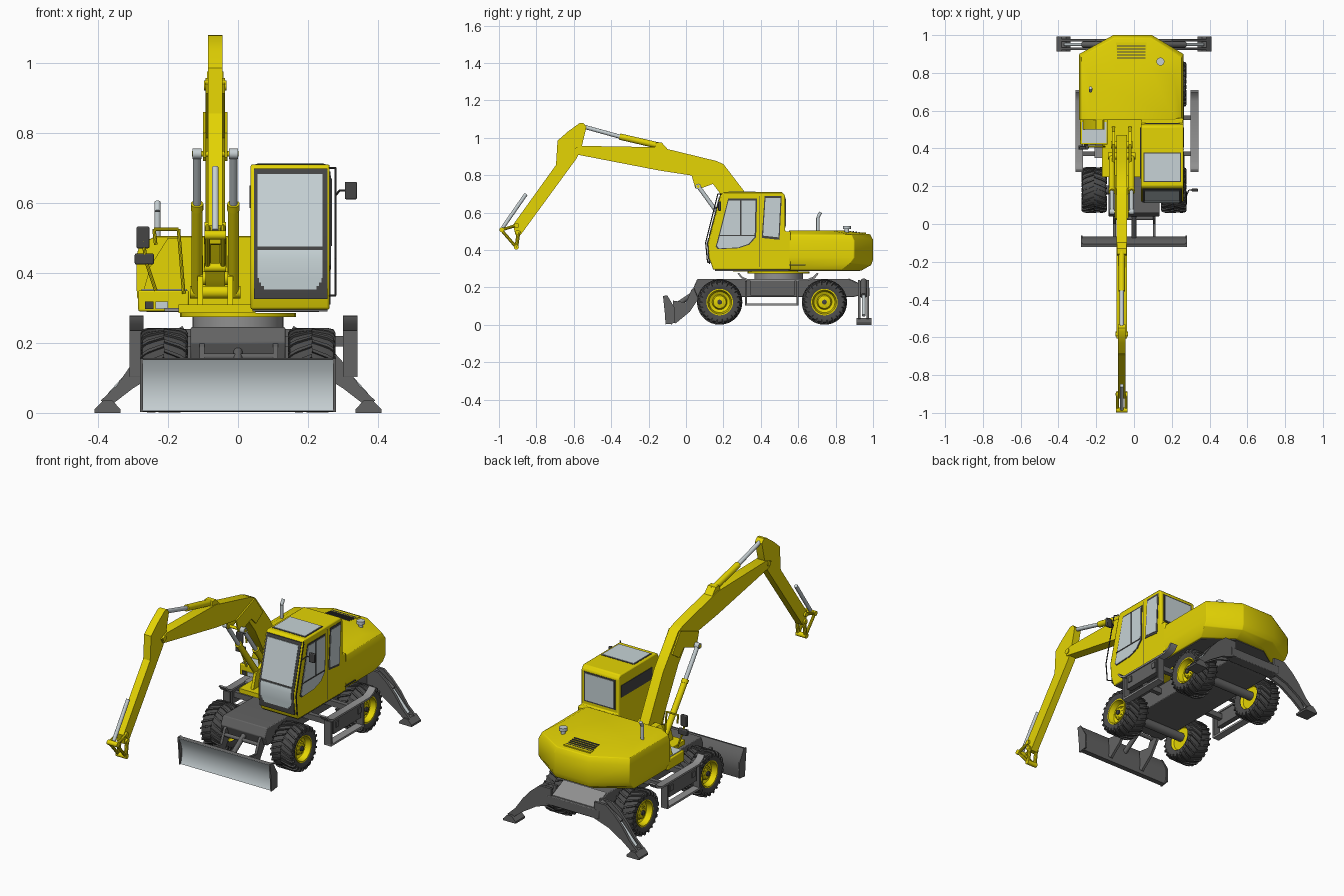
import bpy, bmesh, math
from mathutils import Vector


def material(name, rgb):
    m = bpy.data.materials.new(name)
    m.diffuse_color = (*rgb, 1)
    return m


YELLOW = material("yellow paint", (0.78, 0.66, 0.001))
GREY = material("chassis grey", (0.125, 0.125, 0.125))
TYRE = material("tyre rubber", (0.07, 0.07, 0.07))
BLACK = material("dark trim", (0.06, 0.06, 0.06))
MID = material("step grey", (0.28, 0.28, 0.28))
GLASS = material("pale glass", (0.57, 0.65, 0.67))
STEEL = material("bright steel", (0.56, 0.62, 0.64))


def finish(name, bm, mat, bevel=0):
    bmesh.ops.recalc_face_normals(bm, faces=bm.faces)
    me = bpy.data.meshes.new(name)
    bm.to_mesh(me)
    bm.free()
    me.materials.append(mat)
    ob = bpy.data.objects.new(name, me)
    bpy.context.collection.objects.link(ob)
    if bevel:
        b = ob.modifiers.new("bevel", 'BEVEL')
        b.width, b.segments, b.limit_method = bevel, 2, 'ANGLE'
    return ob


def add_loft(bm, rings, caps=True):
    vs = [[bm.verts.new(p) for p in r] for r in rings]
    n = len(vs[0])
    for a, b in zip(vs, vs[1:]):
        for i in range(n):
            bm.faces.new((a[i], a[(i + 1) % n], b[(i + 1) % n], b[i]))
    if caps:
        bm.faces.new(vs[0])
        bm.faces.new(vs[-1])


def loft(name, rings, mat, bevel=0):
    bm = bmesh.new()
    add_loft(bm, rings)
    return finish(name, bm, mat, bevel)


def prism(name, pts, lo, hi, mat, axis='x', bevel=0):
    put = {'x': lambda a, b, c: (c, a, b), 'y': lambda a, b, c: (a, c, b),
           'z': lambda a, b, c: (a, b, c)}[axis]
    return loft(name, [[put(a, b, c) for a, b in pts] for c in (lo, hi)], mat, bevel)


def box(name, x0, x1, y0, y1, z0, z1, mat, bevel=0):
    return prism(name, [(x0, y0), (x1, y0), (x1, y1), (x0, y1)], z0, z1, mat, 'z', bevel)


def pipe(name, pts, r, mat, seg=16):
    bm = bmesh.new()
    for p, q in zip(pts, pts[1:]):
        p, q = Vector(p), Vector(q)
        d = (q - p).normalized()
        u = d.orthogonal().normalized()
        w = d.cross(u)
        ang = [2 * math.pi * i / seg for i in range(seg)]
        add_loft(bm, [[c + r * (u * math.cos(a) + w * math.sin(a)) for a in ang] for c in (p, q)])
    return finish(name, bm, mat)


def lathe(name, prof, centre, mat, seg=40, caps=True):
    # profile of (radius, x) spun round the x axis
    bm = bmesh.new()
    add_loft(bm, [[(centre[0] + x, centre[1] + r * math.cos(t), centre[2] + r * math.sin(t))
                   for t in (2 * math.pi * i / seg for i in range(seg))] for r, x in prof], caps)
    return finish(name, bm, mat)


# wheels with chevron lugs
for s in (-1, 1):
    for tag, wy in (("front", 0.18), ("rear", 0.74)):
        c = (0.211 * s, wy, 0.122)
        lathe(tag + "_tyre", [(0.068, -0.055), (0.09, -0.064), (0.106, -0.062), (0.113, -0.05), (0.115, 0), (0.113, 0.05),
                              (0.106, 0.062), (0.09, 0.064), (0.068, 0.055), (0.068, -0.055)], c, TYRE, caps=False)
        lathe(tag + "_rim", [(r, x * s) for r, x in [(0.03, -0.04), (0.06, -0.04), (0.071, -0.056), (0.071, 0.06), (0.064, 0.06),
                             (0.056, 0.03), (0.04, 0.022), (0.034, 0.04), (0.02, 0.045)]], c, YELLOW)
        lathe(tag + "_hub_cap", [(0.013, 0.04 * s), (0.013, 0.052 * s), (0.007, 0.055 * s)], c, BLACK, 16)
        for i in range(8):
            y, z = wy + .027 * math.cos(i * math.tau / 8), .122 + .027 * math.sin(i * math.tau / 8)
            pipe(tag + "_wheel_nut", [(.24 * s, y, z), (.258 * s, y, z)], .0035, YELLOW, 6)
        bm = bmesh.new()
        for k in range(22):
            for h in (-1, 1):
                t0 = 2 * math.pi * (k + 0.25 * h) / 22
                rings = []
                for x, r0, r1, dt in ((0, .11, .121, 0), (.045, .108, .121, .16), (.062, .1, .117, .24), (.068, .092, .106, .28)):
                    ring = []
                    for r, e in ((r0, -.055), (r1, -.04), (r1, .04), (r0, .055)):
                        t = t0 + dt + e
                        ring.append((c[0] + x * h, c[1] + r * math.cos(t), c[2] + r * math.sin(t)))
                    rings.append(ring)
                add_loft(bm, rings)
        finish(tag + "_tyre_lugs", bm, TYRE)

# undercarriage
prism("chassis", [(0.04, 0.2), (0.06, 0.15), (0.9, 0.15), (0.97, 0.17), (0.97, 0.2), (0.87, 0.245), (0.06, 0.245)],
      -0.135, 0.135, GREY, bevel=0.004)
prism("rear_deck", [(0.87, 0.24), (0.968, 0.196), (0.968, 0.203), (0.87, 0.249)], -.13, .13, MID)
for wy in (0.18, 0.74):
    pipe("axle", [(-0.18, wy, 0.13), (0.18, wy, 0.13)], 0.024, GREY)
for x0, x1, xi in ((0.30, 0.342, 0.13), (-0.31, -0.27, -0.13)):
    prism("step_tread", [(0.275, 0.275), (0.295, 0.25), (0.33, 0.235), (0.65, 0.235), (0.69, 0.25), (0.71, 0.275),
                         (0.70, 0.278), (0.68, 0.258), (0.65, 0.245), (0.33, 0.245), (0.30, 0.258), (0.285, 0.278)],
          x0, x1, MID)
    box("step_skirt", x0 + .006, x1 - .006, 0.345, 0.58, 0.158, 0.236, GREY)
    for y0 in (0.315, 0.592):
        box("step_upright", x0, x1, y0, y0 + 0.01, 0.105, 0.236, GREY)
    box("step_lower_tread", x0, x1, 0.315, 0.602, 0.103, 0.114, MID)
    for y0 in (0.36, 0.55):
        box("step_bracket", min(xi, x0), max(xi, x1), y0, y0 + 0.025, 0.19, 0.22, GREY)

# dozer blade
front = [(-.12, .152), (-.103, .12), (-.093, .085), (-.092, .05), (-.098, .02), (-.105, .006)]
prism("dozer_blade", front + [(-.075, .003), (-.065, .05), (-.068, .09), (-.085, .13), (-.105, .157)], -.276, .276, GREY)
prism("blade_face", [(y - .003, z) for y, z in front] + [(y + .002, z) for y, z in front[::-1]], -.273, .273, STEEL)
for x in (-.28, .272):
    prism("blade_end_plate", [(-.123, .155), (-.1, .158), (-.06, .09), (-.06, .01), (-.11, .003), (-.112, .05)],
          x, x + .008, GREY)
for x in (-0.11, 0.1):
    prism("blade_arm", [(-.07, .02), (-.055, .008), (.02, .07), (.08, .16), (.06, .21), (.03, .19), (0, .12), (-.07, .13)],
          x, x + .014, GREY)
pipe("blade_cylinder", [(0, -.075, .09), (0, .06, .18)], 0.013, GREY)
pipe("blade_cross_tube", [(-.1, .03, .16), (.1, .03, .16)], 0.01, GREY)

# rear outriggers
box("outrigger_beam", -0.16, 0.16, 0.92, 0.98, 0.15, 0.2, GREY, 0.004)
for s in (-1, 1):
    arm = [(.13, .24), (.2, .24), (.25, .2), (.30, .145), (.345, .08), (.392, .035), (.365, .02), (.30, .07), (.22, .12), (.13, .15)]
    for y in (0.92, 0.965):
        prism("outrigger_arm", [(x * s, z) for x, z in arm], y, y + 0.014, GREY, 'y')
    prism("outrigger_foot", [(x * s, z) for x, z in [(.335, 0), (.41, 0), (.41, .01), (.385, .036), (.36, .036), (.335, .01)]],
          0.912, 0.992, GREY, 'y')
    pipe("outrigger_cylinder", [(.15 * s, .95, .235), (.27 * s, .95, .155)], 0.016, GREY)
    pipe("outrigger_rod", [(.27 * s, .95, .155), (.365 * s, .95, .05)], 0.009, STEEL)

# slewing ring and deck
for nm, r, z0, z1, m in (("slew_ring", .13, .24, .278, MID), ("slew_plate", .165, .274, .285, YELLOW)):
    prism(nm, [(r * math.cos(math.tau * i / 40), .495 + r * math.sin(math.tau * i / 40)) for i in range(40)], z0, z1, m, 'z')
box("deck", -0.17, 0.05, 0.25, 0.6, 0.286, 0.31, YELLOW)


# engine house with chamfered tail
def plan(x0, x1, yc, yb, xa, xb, z, zb):
    return [(x0, .55, z), (x1, .55, z), (x1, yc, z), (xb, yb, zb), (xa, yb, zb), (x0, yc, z)]


loft("engine_house", [plan(-.27, .24, .83, .94, -.10, .09, .292, .292), plan(-.288, .26, .88, .99, -.11, .095, .33, .32),
                      plan(-.29, .262, .9, 1, -.11, .095, .36, .35), plan(-.29, .262, .9, 1, -.11, .095, .45, .455),
                      plan(-.28, .252, .885, .985, -.105, .09, .482, .484), plan(-.235, .21, .78, .84, -.10, .08, .505, .505)],
     YELLOW, 0.003)
prism("house_floor", [(x, y) for x, y, z in plan(-.262, .232, .82, .93, -.1, .09, 0, 0)], .288, .2935, GREY, 'z')
box("cab_floor", .042, .256, .155, .55, .289, .297, GREY)
box("vent_panel", -.095, .065, .868, .962, .485, .4935, YELLOW)
for i in range(6):
    y = 0.875 + i * 0.016
    box("vent_slat", -.09, .06, y, y + .007, .485, .503 - .0022 * i, BLACK)
box("side_vent_line", .258, .264, .55, .64, .318, .323, BLACK)
pipe("exhaust_stack", [(-.23, .705, .48), (-.23, .705, .575), (-.23, .72, .602)], 0.009, STEEL)
pipe("filler_neck", [(.14, .86, .48), (.14, .86, .515)], 0.012, STEEL)
pipe("filler_cap", [(.14, .86, .513), (.14, .86, .53)], 0.021, STEEL)

# left-hand tool box, steps, rail and mirrors
box("tool_box", -.285, -.14, .42, .56, .29, .35, YELLOW, 0.005)
box("tool_box_plate", -.275, -.145, .43, .54, .349, .354, GLASS)
box("left_foot_step", -.21, -.14, .35, .425, .29, .3, MID)
box("headlamp", -.235, -.20, .413, .421, .297, .318, GLASS)
box("lamp_socket", -.265, -.242, .413, .421, .297, .318, BLACK)
prism("left_fairing", [(-.27, .35), (-.155, .35), (-.165, .5), (-.2, .5), (-.25, .42)], .5, .56, YELLOW, 'y')
pipe("left_handrail", [(-.155, .41, .34), (-.17, .41, .525), (-.24, .41, .525), (-.235, .41, .48)], 0.005, YELLOW, 8)
pipe("left_mirror_arm", [(-.235, .41, .35), (-.265, .4, .44), (-.27, .4, .5)], 0.005, YELLOW, 8)
box("left_mirror", -.29, -.253, .395, .41, .47, .532, BLACK, 0.004)
box("left_lower_mirror", -.295, -.24, .395, .415, .424, .455, BLACK, 0.004)

# cab
prism("cab", [(.145, .295), (.123, .36), (.118, .44), (.185, .695), (.2, .71), (.515, .71), (.53, .69), (.53, .5),
              (.56, .5), (.56, .295)], .036, .262, YELLOW, bevel=0.006)


def front_y(z):
    return .123 - (z - .36) * .0625 if z < .44 else .118 + (z - .44) * .263


def front_panel(name, x0, x1, zs, t, mat):
    prism(name, [(front_y(z) - t, z) for z in zs] + [(front_y(z) + .004, z) for z in zs[::-1]], x0, x1, mat)


front_panel("windscreen_frame", .045, .255, (.325, .44, .698), .003, BLACK)
front_panel("windscreen", .056, .242, (.475, .682), .006, GLASS)
front_panel("lower_windscreen", .056, .242, (.385, .44, .465), .006, GLASS)
for inset, z0, z1 in ((.004, .372, .385), (.01, .362, .372), (.018, .353, .362)):
    front_panel("lower_windscreen_foot", .056 + inset, .242 - inset, (z0, z1), .006, GLASS)
door = [(.165, .44), (.158, .42), (.17, .405), (.28, .41), (.34, .43), (.375, .47), (.38, .675), (.225, .675)]
rear = [(.405, .465), (.5, .455), (.512, .69), (.42, .69)]
for nm, pts, k in (("door_window", door, .93), ("rear_side_window", rear, .87)):
    cy, cz = sum(p[0] for p in pts) / len(pts), sum(p[1] for p in pts) / len(pts)
    prism(nm + "_frame", pts, .258, .264, BLACK)
    prism(nm, [(cy + (y - cy) * k, cz + (z - cz) * (k + .02)) for y, z in pts], .258, .266, GLASS)
box("door_window_bar", .262, .268, .175, .365, .476, .482, BLACK)
box("door_window_post", .262, .268, .29, .296, .48, .67, BLACK)
box("door_seam", .258, .2635, .392, .395, .31, .69, BLACK)
box("roof_window_frame", .05, .25, .222, .378, .705, .7115, BLACK)
box("roof_window", .056, .244, .228, .372, .705, .7135, GLASS)
box("back_window_frame", .055, .243, .525, .532, .52, .682, BLACK)
box("back_window", .063, .235, .525, .534, .528, .674, GLASS)
box("cab_left_window", .033, .04, .24, .51, .585, .65, BLACK)
pipe("cab_grab_rail", [(.262, .13, .335), (.278, .115, .335), (.278, .105, .44), (.278, .17, .7), (.262, .19, .7)], 0.003, BLACK, 8)
pipe("right_mirror_arm", [(.278, .15, .62), (.29, .18, .635), (.32, .18, .635)], 0.003, BLACK, 8)
box("right_mirror", .305, .34, .172, .187, .61, .66, BLACK, 0.004)

# boom, with foot brackets and lift cylinders
BX = -0.065
prism("boom", [(.36, .38), (.40, .345), (.45, .36), (.47, .42), (.33, .69), (.2, .86), (.16, .877), (-.14, .95), (-.56, .957),
               (-.605, .94), (-.59, .912), (-.14, .825), (.12, .785), (.2, .68)], BX - .028, BX + .028, YELLOW)
for s in (-1, 1):
    x = BX + .043 * s
    prism("boom_bracket", [(.27, .29), (.52, .29), (.49, .42), (.42, .45), (.3, .39)], x - .008, x + .008, YELLOW)
    x = BX + .052 * s
    pipe("lift_barrel", [(x, .36, .34), (x, .175, .59)], .016, YELLOW)
    pipe("lift_barrel_collar", [(x, .182, .58), (x, .17, .597)], .018, YELLOW)
    pipe("lift_rod", [(x, .175, .59), (x, .07, .735)], .011, STEEL)
    pipe("lift_rod_eye", [(x - .013, .065, .74), (x + .013, .065, .74)], .015, STEEL)
    prism("knee_plate", [(.03, .80), (.05, .73), (.08, .73), (.16, .76), (.2, .72), (.26, .76), (.19, .86)],
          BX + .031 * s - .004, BX + .031 * s + .004, YELLOW)
for nm, y, z, w, r in (("lift_pin", .065, .74, .066, .008), ("boom_foot_pin", .42, .385, .056, .02),
                       ("stick_pivot_pin", -.582, .935, .032, .014), ("lift_base_pin", .36, .345, .072, .018)):
    pipe(nm, [(BX - w, y, z), (BX + w, y, z)], r, YELLOW)

# stick with its cylinder
prism("stick", [(-.55, 1.08), (-.532, 1.06), (-.562, .935), (-.585, .89), (-.885, .48), (-.912, .482), (-.925, .535),
                (-.695, .855), (-.687, .985), (-.63, 1.035), (-.57, 1.078)], BX - .021, BX + .021, YELLOW)
pipe("stick_barrel", [(BX, -.13, .955), (BX, -.355, 1.007)], .017, YELLOW)
pipe("stick_rod", [(BX, -.355, 1.007), (BX, -.54, 1.058)], .011, STEEL)
prism("stick_cylinder_lug", [(-.17, .94), (-.09, .93), (-.13, .975), (-.16, .975)], BX - .024, BX + .024, YELLOW)

# bucket linkage and tool cylinder
pipe("tool_rod", [(BX, -.855, .7), (BX, -.98, .52)], .01, STEEL)
for s in (-1, 1):
    x = BX + .022 * s
    for nm, p, q, r in (("upper_link", (-.985, .508), (-.9, .535), .008), ("lower_link", (-.985, .505), (-.907, .415), .008),
                        ("tip_link", (-.895, .5), (-.907, .415), .01)):
        pipe(nm, [(x, *p), (x, *q)], r, YELLOW, 10)
for y, z in ((-.985, .508), (-.907, .415), (-.9, .495), (-.905, .532)):
    pipe("link_pin", [(BX - .031, y, z), (BX + .031, y, z)], .013, YELLOW)

# smooth the rounded parts, keep edges sharp
for ob in bpy.context.scene.objects:
    ob.select_set(True)
bpy.context.view_layer.objects.active = bpy.context.scene.objects[0]
bpy.ops.object.shade_smooth_by_angle(angle=math.radians(32))
